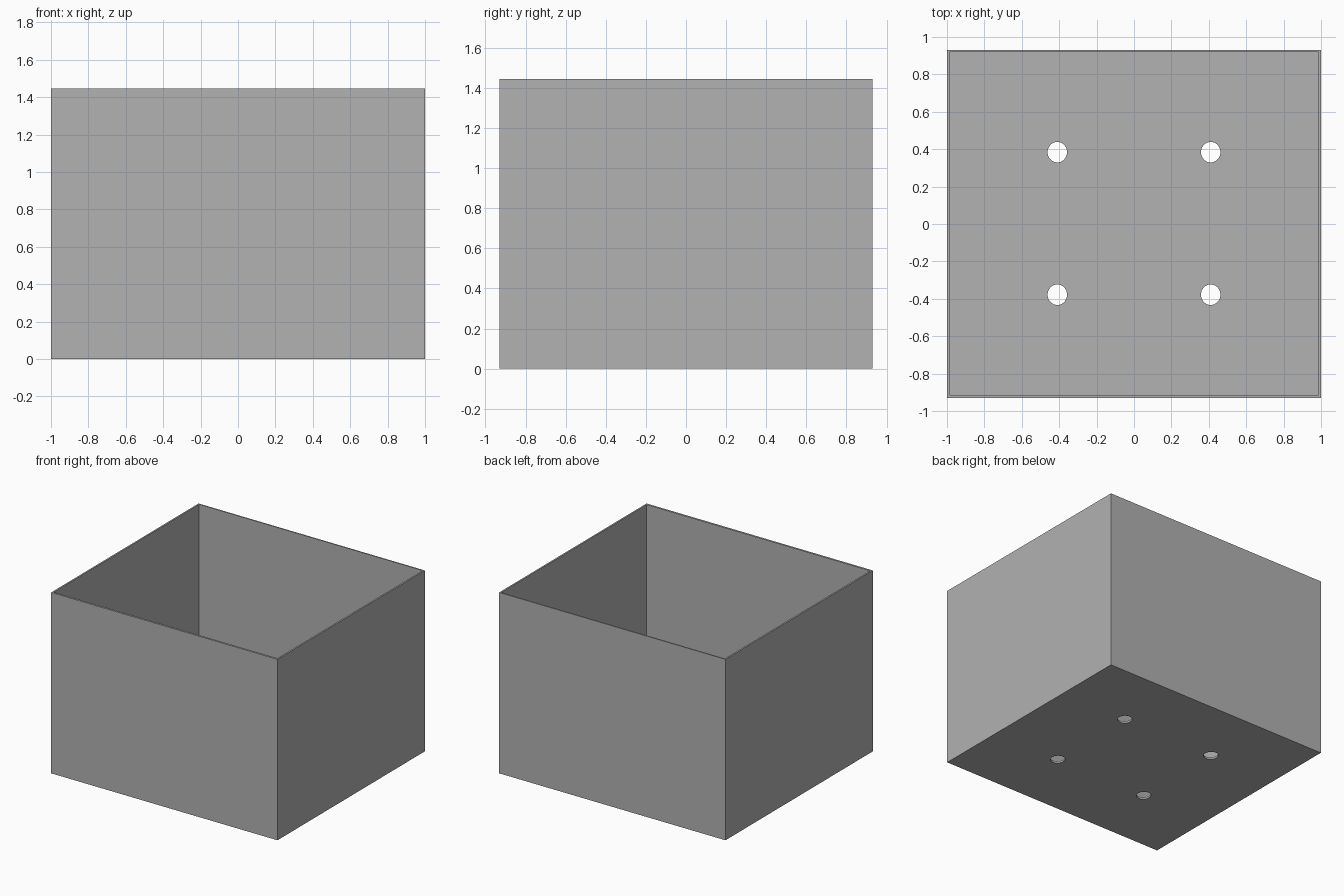
import bpy

if "Cube" in bpy.data.objects:
    bpy.data.objects.remove(bpy.data.objects["Cube"])

W, D, H = 2.0, 1.86, 1.445      # outer size
WALL, FLOOR = 0.013, 0.015
OFF_Y = 0.003                   # cavity and holes sit slightly off centre

grey = bpy.data.materials.new("grey")
grey.diffuse_color = (0.445, 0.445, 0.445, 1)
grey.use_nodes = True
grey.node_tree.nodes["Principled BSDF"].inputs["Base Color"].default_value = grey.diffuse_color


def block(name, size, loc):
    bpy.ops.mesh.primitive_cube_add(size=1, location=loc)
    ob = bpy.context.object
    ob.name = name
    ob.scale = size
    bpy.ops.object.transform_apply(location=False, rotation=False, scale=True)
    ob.data.materials.append(grey)
    return ob


def cut(target, cutter):
    mod = target.modifiers.new("cut", 'BOOLEAN')
    mod.operation = 'DIFFERENCE'
    mod.solver = 'EXACT'
    mod.object = cutter
    bpy.context.view_layer.objects.active = target
    bpy.ops.object.modifier_apply(modifier=mod.name)
    bpy.data.objects.remove(cutter)


# Open box: solid block with the cavity taken out
box = block("open_box", (W, D, H), (0, 0, H / 2))
cut(box, block("cavity_cutter", (W - 2 * WALL, D - 2 * WALL, H),
               (0, OFF_Y, H / 2 + FLOOR)))

# Four drainage holes through the floor
for sx in (-1, 1):
    for sy in (-1, 1):
        bpy.ops.mesh.primitive_cylinder_add(
            vertices=32, radius=1, depth=0.2,
            location=(0.41 * sx, OFF_Y + 0.381 * sy, 0))
        hole = bpy.context.object
        hole.name = "hole_cutter"
        hole.scale = (0.052, 0.055, 1)
        bpy.ops.object.transform_apply(location=False, rotation=False, scale=True)
        hole.data.materials.append(grey)
        cut(box, hole)

# Round hole walls, crisp box edges
bpy.ops.object.select_all(action='DESELECT')
box.select_set(True)
bpy.context.view_layer.objects.active = box
bpy.ops.object.shade_smooth_by_angle()
